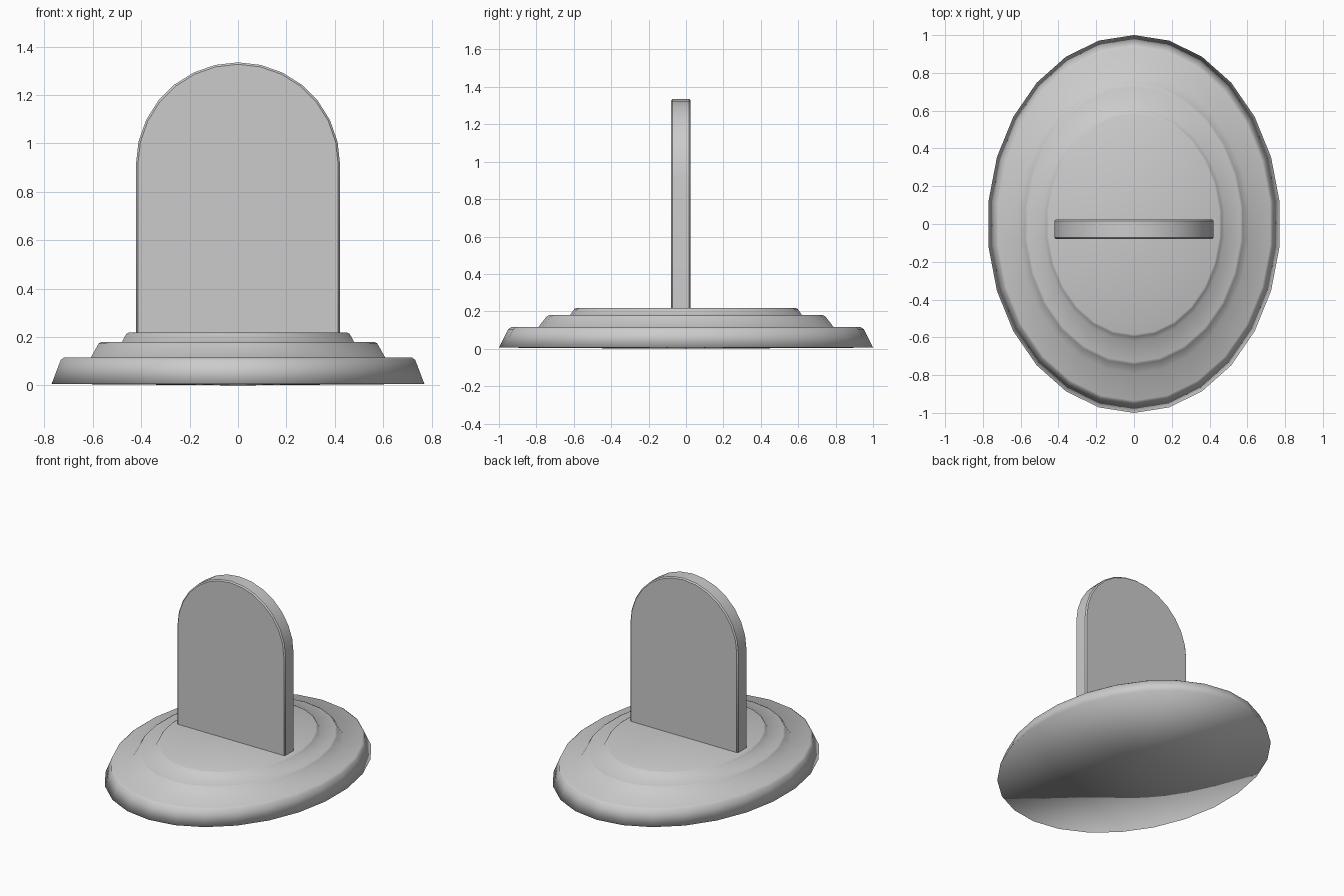
import bpy, bmesh
from math import sin, cos, pi, radians

if "Cube" in bpy.data.objects:
    bpy.data.objects.remove(bpy.data.objects["Cube"])

stone = bpy.data.materials.new("plain_grey")
stone.use_nodes = True
GREY = (0.6, 0.6, 0.6, 1)
stone.diffuse_color = GREY
stone.node_tree.nodes["Principled BSDF"].inputs["Base Color"].default_value = GREY


def finish(name, bm, angle):
    bmesh.ops.recalc_face_normals(bm, faces=bm.faces)
    mesh = bpy.data.meshes.new(name)
    bm.to_mesh(mesh)
    bm.free()
    mesh.materials.append(stone)
    obj = bpy.data.objects.new(name, mesh)
    bpy.context.collection.objects.link(obj)
    bpy.ops.object.select_all(action='DESELECT')
    obj.select_set(True)
    bpy.context.view_layer.objects.active = obj
    bpy.ops.object.shade_smooth_by_angle(angle=radians(angle))
    return obj


# Stepped oval base: (x radius, y radius, height) rings from bottom to top
SIDES = 26
rings = [(0.776, 1.0, 0.006), (0.738, 0.95, 0.105), (0.725, 0.935, 0.115),
         (0.613, 0.79, 0.115), (0.58, 0.745, 0.173), (0.567, 0.73, 0.18),
         (0.483, 0.62, 0.18), (0.465, 0.597, 0.213), (0.455, 0.585, 0.218)]
bm = bmesh.new()
loops = []
for rx, ry, z in rings:
    loops.append([bm.verts.new((rx * sin(2 * pi * i / SIDES),
                                ry * cos(2 * pi * i / SIDES), z))
                  for i in range(SIDES)])
for low, high in zip(loops, loops[1:]):
    for i in range(SIDES):
        j = (i + 1) % SIDES
        bm.faces.new((low[i], low[j], high[j], high[i]))
bm.faces.new(loops[-1])
# Very shallow dome underneath
foot = bm.verts.new((0, 0, 0))
for i in range(SIDES):
    bm.faces.new((loops[0][i], foot, loops[0][(i + 1) % SIDES]))
finish("stepped_base", bm, 120)

# Upright slab with a round arched top
HALF, SPRING, STEPS = 0.422, 0.913, 14
FRONT, BACK = -0.08, 0.025
outline = [(HALF, 0.2)]
outline += [(HALF * cos(pi * i / STEPS), SPRING + HALF * sin(pi * i / STEPS))
            for i in range(STEPS + 1)]
outline += [(-HALF, 0.2)]
bm = bmesh.new()
face = bm.faces.new([bm.verts.new((x, FRONT, z)) for x, z in outline])
result = bmesh.ops.extrude_face_region(bm, geom=[face], use_keep_orig=True)
moved = [v for v in result["geom"] if isinstance(v, bmesh.types.BMVert)]
bmesh.ops.translate(bm, verts=moved, vec=(0, BACK - FRONT, 0))
slab = finish("arched_slab", bm, 60)

# Softened slab edges
bevel = slab.modifiers.new("soft_edges", 'BEVEL')
bevel.width = 0.008
bevel.segments = 1
bevel.limit_method = 'ANGLE'
bevel.angle_limit = radians(40)
slab.modifiers.move(slab.modifiers.find("soft_edges"), 0)
